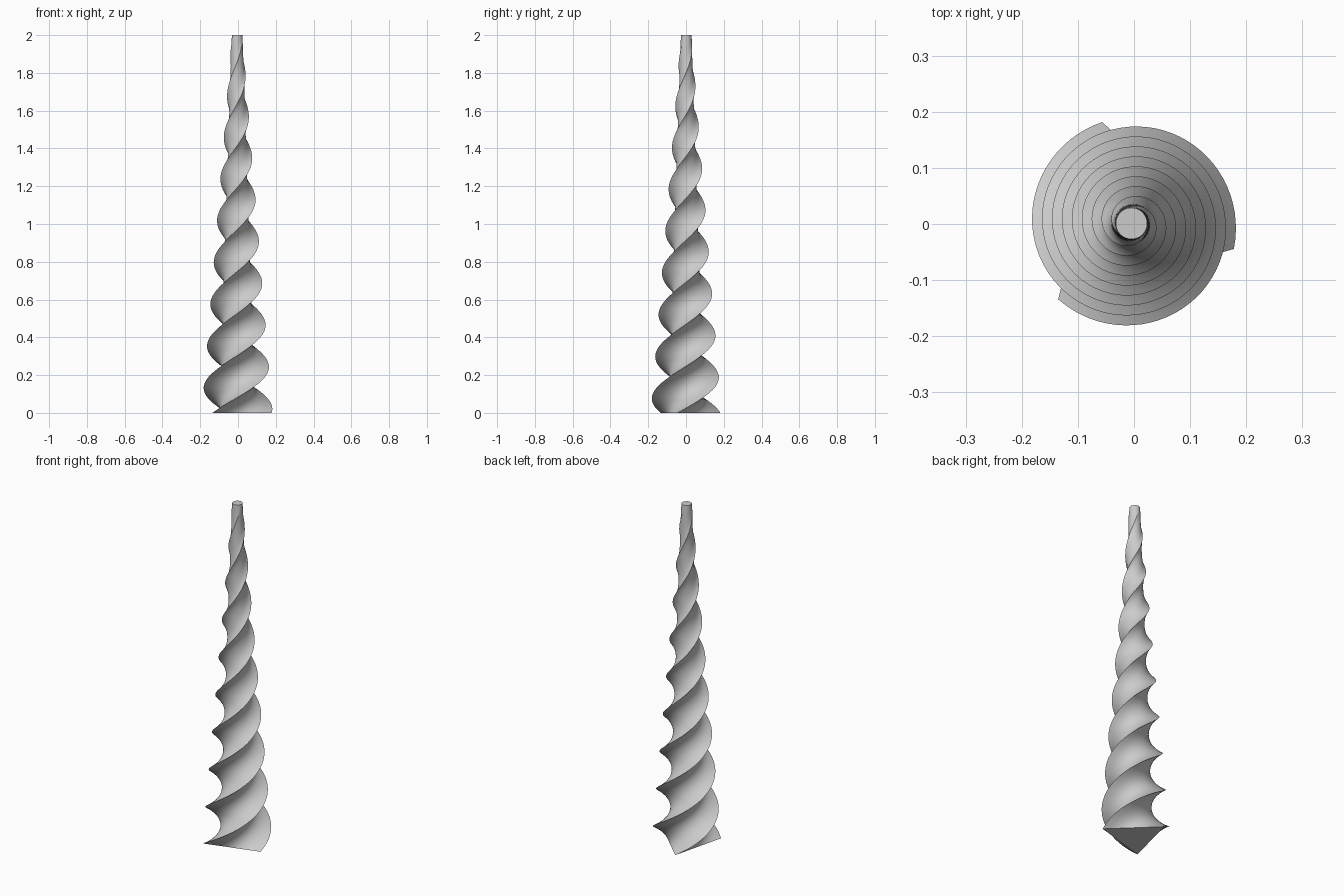
import bpy, bmesh
from math import cos, pi, radians
from mathutils import Matrix, Vector

HEIGHT = 2.0
BASE_RADIUS, TIP_RADIUS = 0.188, 0.028
AXIS = Vector((-0.0045, 0.001, 0))
START, TWIST = radians(-14), 6 * pi      # three full turns
SIDES, RINGS = 48, 216

cube = bpy.data.objects.get("Cube")
if cube:
    bpy.data.objects.remove(cube, do_unlink=True)

grey = bpy.data.materials.new("plain grey")
grey.use_nodes = True
colour = (0.6, 0.6, 0.6, 1)
grey.diffuse_color = colour
grey.node_tree.nodes["Principled BSDF"].inputs["Base Color"].default_value = colour


def triangle_radius(angle):
    """Radius of a unit triangle, with a corner at angle zero."""
    third = 2 * pi / 3
    return 0.5 / cos(angle % third - third / 2)


def section(t):
    """Cross-section that blends from a triangle to a round tip."""
    turn = Matrix.Rotation(START + TWIST * t, 3, 'Z')
    points = []
    for i in range(SIDES):
        angle = 2 * pi * i / SIDES
        radius = (1 - t) * BASE_RADIUS * triangle_radius(angle) + t * TIP_RADIUS
        spoke = Matrix.Rotation(angle, 3, 'Z') @ Vector((radius, 0, 0))
        points.append(AXIS + turn @ spoke + Vector((0, 0, HEIGHT * t)))
    return points


# Twisted body: a stack of sections joined by quads, with flat end caps
bm = bmesh.new()
rings = [[bm.verts.new(p) for p in section(k / RINGS)] for k in range(RINGS + 1)]
for low, high in zip(rings, rings[1:]):
    for i in range(SIDES):
        j = (i + 1) % SIDES
        bm.faces.new((low[i], low[j], high[j], high[i]))
bm.faces.new(rings[0][::-1])
bm.faces.new(rings[-1])

mesh = bpy.data.meshes.new("twisted_horn")
bm.to_mesh(mesh)
bm.free()
mesh.materials.append(grey)
horn = bpy.data.objects.new("twisted_horn", mesh)
bpy.context.collection.objects.link(horn)

# Smooth sides, crisp spiral ridges and caps
bpy.ops.object.select_all(action='DESELECT')
horn.select_set(True)
bpy.context.view_layer.objects.active = horn
bpy.ops.object.shade_smooth_by_angle(angle=radians(30))
